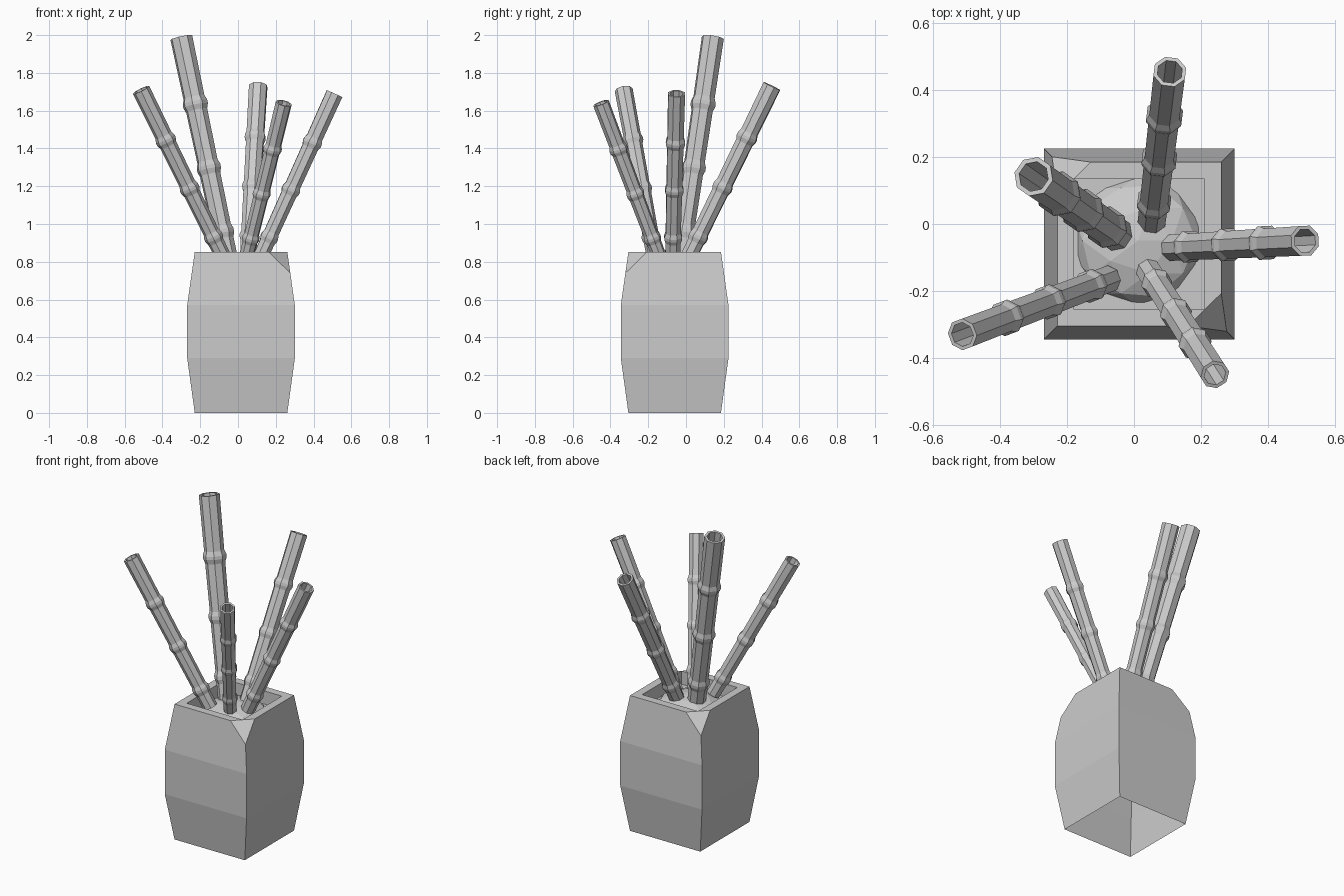
import bpy, bmesh, math
from mathutils import Vector, Matrix

if "Cube" in bpy.data.objects:
    bpy.data.objects.remove(bpy.data.objects["Cube"])

GREY = (0.6, 0.6, 0.6, 1)
clay = bpy.data.materials.new("plain_grey")
clay.use_nodes = True
clay.diffuse_color = GREY
clay.node_tree.nodes["Principled BSDF"].inputs["Base Color"].default_value = GREY


def finish(bm, name):
    mesh = bpy.data.meshes.new(name)
    bm.to_mesh(mesh)
    bm.free()
    mesh.materials.append(clay)
    obj = bpy.data.objects.new(name, mesh)
    bpy.context.collection.objects.link(obj)
    return obj


def loft(profile, sides, matrix, turn=0.0, cap_start=False):
    """Rings of (radius, height) joined by quads, with the last ring capped."""
    bm = bmesh.new()
    rings = []
    for radius, height in profile:
        angles = [turn + math.tau * i / sides for i in range(sides)]
        rings.append([bm.verts.new(matrix @ Vector((radius * math.cos(a), radius * math.sin(a), height)))
                      for a in angles])
    for low, high in zip(rings, rings[1:]):
        for i in range(sides):
            j = (i + 1) % sides
            bm.faces.new((low[i], low[j], high[j], high[i]))
    bm.faces.new(rings[-1])
    if cap_start:
        bm.faces.new(rings[0][::-1])
    return bm


# Square vase: bulging outer wall, rim, inner wall and floor, open underneath
CENTRE = Vector((0.016, -0.06, 0))
TOP, HALF, MID = 0.853, 0.245, 0.285
outline = [(HALF, 0), (MID, 0.29), (MID, 0.57), (HALF, TOP), (0.195, TOP), (0.195, 0.77)]
bm = loft([(h * math.sqrt(2), z) for h, z in outline], 4, Matrix.Translation(CENTRE), math.pi / 4)

# Chipped corners at the front left and back right of the rim
chip_z = 0.74
chip_half = HALF + (MID - HALF) * (TOP - chip_z) / (TOP - 0.57)
for s in (1, -1):
    a = CENTRE + Vector((s * (HALF - 0.1), -s * HALF, TOP))
    b = CENTRE + Vector((s * HALF, -s * (HALF - 0.098), TOP))
    c = CENTRE + Vector((s * chip_half, -s * chip_half, chip_z))
    normal = (b - a).cross(c - a).normalized()
    if normal.z < 0:
        normal.negate()
    cut = bmesh.ops.bisect_plane(bm, geom=bm.verts[:] + bm.edges[:] + bm.faces[:],
                                 plane_co=a, plane_no=normal, clear_outer=True)
    edges = [e for e in cut["geom_cut"] if isinstance(e, bmesh.types.BMEdge)]
    for face in bmesh.ops.contextual_create(bm, geom=edges)["faces"]:
        face.normal_update()
        if face.normal.dot(normal) < 0:
            face.normal_flip()
finish(bm, "vase")

# Faceted mound that holds the stalks
bm = bmesh.new()
place = Matrix.Translation((0.012, -0.05, 0.755)) @ Matrix.Diagonal((1, 1, 0.48, 1))
bmesh.ops.create_icosphere(bm, subdivisions=2, radius=0.195, matrix=place)
finish(bm, "mound")


# Bamboo stalks: tapered eight-sided tubes with raised joints and hollow tops
def stalk(name, base, tip, radius):
    base, tip = Vector(base), Vector(tip)
    axis = tip - base
    base -= axis * 0.03
    length = (tip - base).length
    matrix = Matrix.Translation(base) @ axis.to_track_quat("Z", "Y").to_matrix().to_4x4()

    def width(t):
        return radius * (0.88 + 0.12 * t)

    profile = [(width(0), 0)]
    for t in (0.12, 0.41, 0.7):
        for step, swell in ((-0.03, 1), (-0.008, 1.17), (0.008, 1.17), (0.03, 1)):
            profile.append((width(t) * swell, (t + step) * length))
    profile += [(radius, length), (radius * 0.76, length), (radius * 0.72, 0.7 * length)]
    finish(loft(profile, 8, matrix, math.pi / 8, True), name)


stalk("stalk_tall", (-0.06, -0.025, 0.85), (-0.30, 0.142, 1.986), 0.06)
stalk("stalk_front_right", (-0.09, -0.17, 0.85), (-0.513, -0.33, 1.71), 0.048)
stalk("stalk_back", (0.055, 0.025, 0.85), (0.107, 0.455, 1.73), 0.051)
stalk("stalk_front_left", (0.05, -0.15, 0.85), (0.242, -0.45, 1.64), 0.044)
stalk("stalk_left", (0.13, -0.07, 0.85), (0.511, -0.05, 1.69), 0.048)
